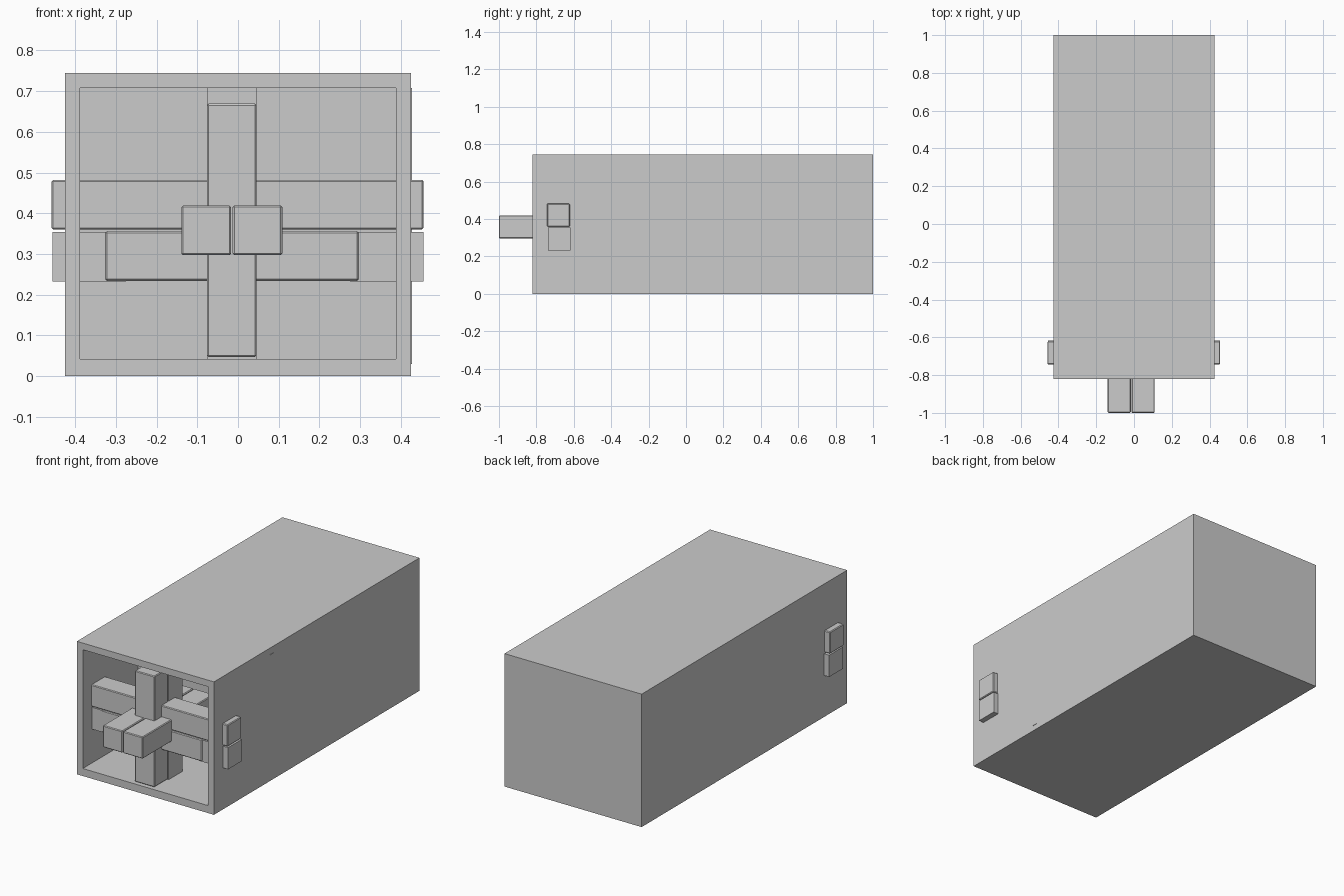
import bpy

if "Cube" in bpy.data.objects:
    bpy.data.objects.remove(bpy.data.objects["Cube"])


def box(name, x, y, z, bevel=0.0):
    """Box from its (min, max) range on each axis, optionally bevelled."""
    bpy.ops.mesh.primitive_cube_add(
        size=1, location=[(a + b) / 2 for a, b in (x, y, z)])
    ob = bpy.context.object
    ob.name = name
    ob.scale = [b - a for a, b in (x, y, z)]
    bpy.ops.object.transform_apply(location=False, rotation=False, scale=True)
    if bevel:
        m = ob.modifiers.new("edge_bevel", 'BEVEL')
        m.width = bevel
        m.segments = 1
    return ob


W, FRONT, BACK, H, T = 0.425, -0.82, 1.0, 0.745, 0.037

# Open-fronted case
box("case_floor", (-W, W), (FRONT, BACK), (0, 0.042))
box("case_top", (-W, W), (FRONT, BACK), (H - T, H))
for side, name in ((-1, "left"), (1, "right")):
    xs = sorted((side * (W - T), side * W))
    box("case_wall_" + name, xs, (FRONT, BACK), (0.042, H - T))
box("case_back", (-W + T, W - T), (BACK - T, BACK), (0.042, H - T))

# Inner partition, its edge just showing through the right wall
box("partition", (-W + T, W + 0.002), (-0.33, -0.295), (0.03, H - T))

# Interlocking six-bar cross, around one centre
CX, CY, CZ = -0.015, -0.682, 0.358
S, L, G, B = 0.061, 0.311, 0.002, 0.004   # half width, half length, gap, bevel
xr, yr, zr = (CX - S, CX + S), (CY - S, CY + S), (CZ - S, CZ + S)

# Two bars running front to back, side by side
for s, name in ((-1, "left"), (1, "right")):
    xs = sorted((CX + s * G, CX + s * (G + 2 * S)))
    box("depth_bar_" + name, xs, (-1.0, -0.37), zr, B)

# Two upright bars, the rear one reaching floor and ceiling
box("upright_bar_front", xr, (CY - G - 2 * S, CY - G), (CZ - L, CZ + L), B)
box("upright_bar_rear", xr, (CY + G, CY + G + 2 * S), (0.042, H - T))

# Crosswise bars: upper passes through both walls, lower sits between stubs
box("cross_bar_upper", (-0.458, 0.456), yr, (CZ + G, CZ + G + 2 * S), B)
box("cross_bar_lower", (CX - L, CX + L), yr, (CZ - G - 2 * S, CZ - G), B)
for s, name in ((-1, "left"), (1, "right")):
    xs = sorted((s * 0.275, s * 0.456))
    box("cross_stub_" + name, xs, (CY - S + 0.004, CY + S + 0.004),
        (CZ - 0.126, CZ - 0.004))
